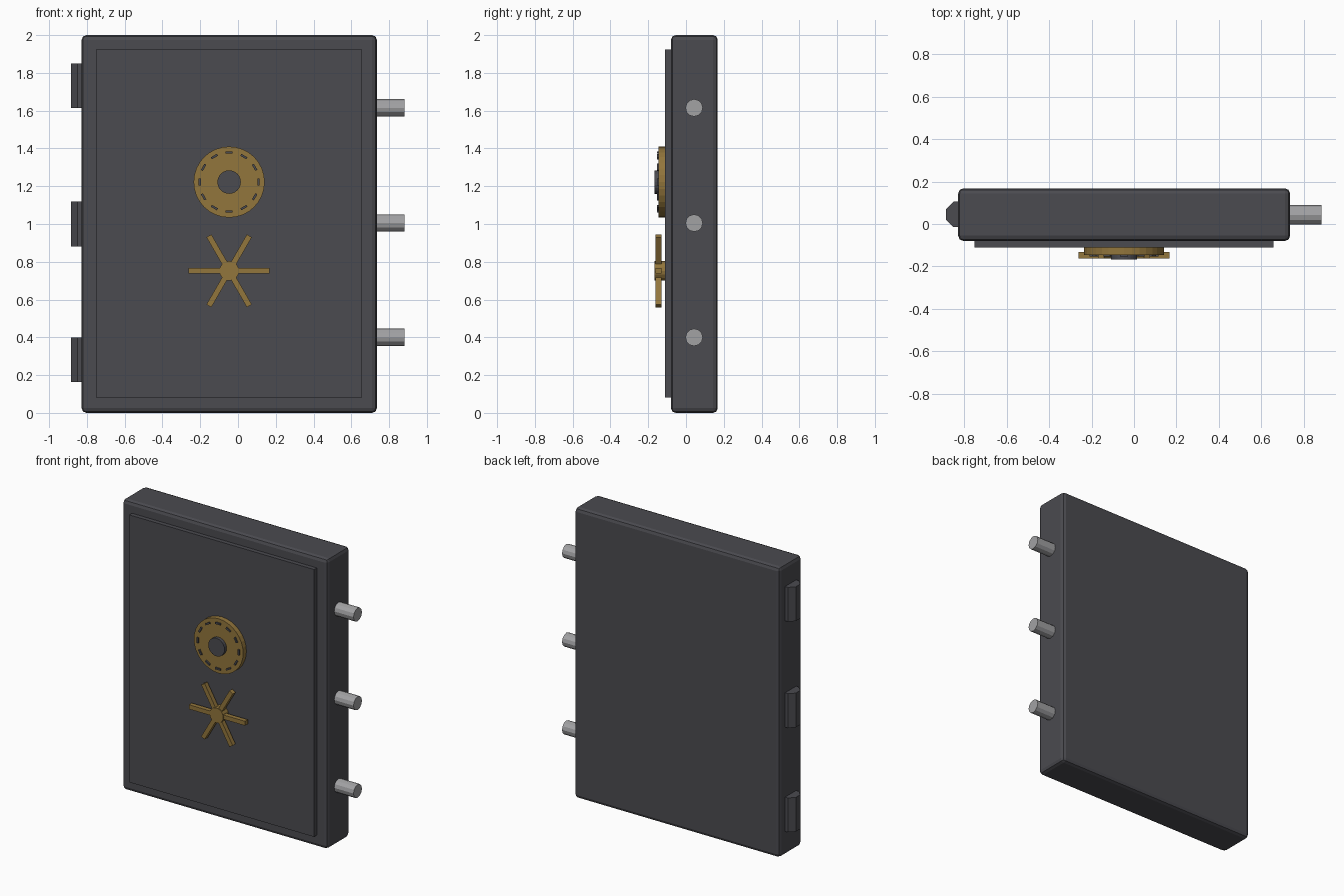
import bpy, math
from mathutils import Matrix, Vector

if "Cube" in bpy.data.objects:
    bpy.data.objects.remove(bpy.data.objects["Cube"])


def material(name, rgb):
    m = bpy.data.materials.new(name)
    m.diffuse_color = (*rgb, 1)
    m.use_nodes = True
    m.node_tree.nodes["Principled BSDF"].inputs["Base Color"].default_value = m.diffuse_color
    return m


STEEL = material("dark steel", (0.07, 0.07, 0.08))
BRASS = material("brass", (0.29, 0.18, 0.045))
BOLT = material("bright steel", (0.36, 0.36, 0.37))
CX = -0.047          # centre line of the door
PANEL_Y = -0.11      # front of the raised panel


def finish(name, mat):
    o = bpy.context.object
    o.name = name
    o.data.materials.append(mat)
    return o


def box(name, lo, hi, mat, bevel=0):
    lo, hi = Vector(lo), Vector(hi)
    bpy.ops.mesh.primitive_cube_add(size=1, location=(lo + hi) / 2)
    o = finish(name, mat)
    o.data.transform(Matrix.Diagonal((*(hi - lo), 1)))
    if bevel:
        b = o.modifiers.new("edge", "BEVEL")
        b.width, b.segments = bevel, 2
    return o


def cylinder(name, start, end, radius, sides, mat, turn=0.0):
    start, end = Vector(start), Vector(end)
    axis = end - start
    bpy.ops.mesh.primitive_cylinder_add(vertices=sides, radius=radius, depth=axis.length)
    o = finish(name, mat)
    o.data.transform(axis.to_track_quat('Z', 'Y').to_matrix().to_4x4() @ Matrix.Rotation(turn, 4, 'Z'))
    o.location = (start + end) / 2
    return o


def radial_box(name, cz, angle, r0, r1, width, y0, y1, mat):
    """Box lying along a radius in the door plane."""
    o = box(name, (r0, y0, -width / 2), (r1, y1, width / 2), mat)
    o.data.transform(Matrix.Translation(o.location))
    o.location = (CX, 0, cz)
    o.rotation_euler.y = angle
    return o


# door slab and raised front panel
box("door_slab", (-0.828, -0.08, 0), (0.735, 0.168, 2), STEEL, 0.025)
box("front_panel", (-0.751, PANEL_Y, 0.082), (0.656, -0.07, 1.923), STEEL)

# hinges on the left edge, locking bolts on the right
for z in (0.282, 1.0, 1.732):
    cylinder("hinge", (-0.825, 0.045, z - 0.118), (-0.825, 0.045, z + 0.118),
             0.065, 8, STEEL, math.pi / 8)
for z in (0.4, 1.005, 1.615):
    cylinder("locking_bolt", (0.68, 0.043, z), (0.882, 0.043, z), 0.046, 12, BOLT)

# combination dial with tick marks and knob
DZ = 1.222
cylinder("dial", (CX, -0.1, DZ), (CX, -0.145, DZ), 0.188, 32, BRASS)
cylinder("dial_knob", (CX, -0.14, DZ), (CX, -0.168, DZ), 0.062, 24, STEEL)
for i in range(12):
    radial_box("dial_tick", DZ, i * math.pi / 6, 0.15, 0.162, 0.037, -0.154, -0.14, STEEL)

# six-spoke handle
HZ = 0.752
cylinder("handle_hub", (CX, -0.1, HZ), (CX, -0.168, HZ), 0.052, 16, BRASS)
for i in range(6):
    radial_box("handle_spoke", HZ, i * math.pi / 3, 0.02, 0.214, 0.03, -0.162, -0.131, BRASS)
